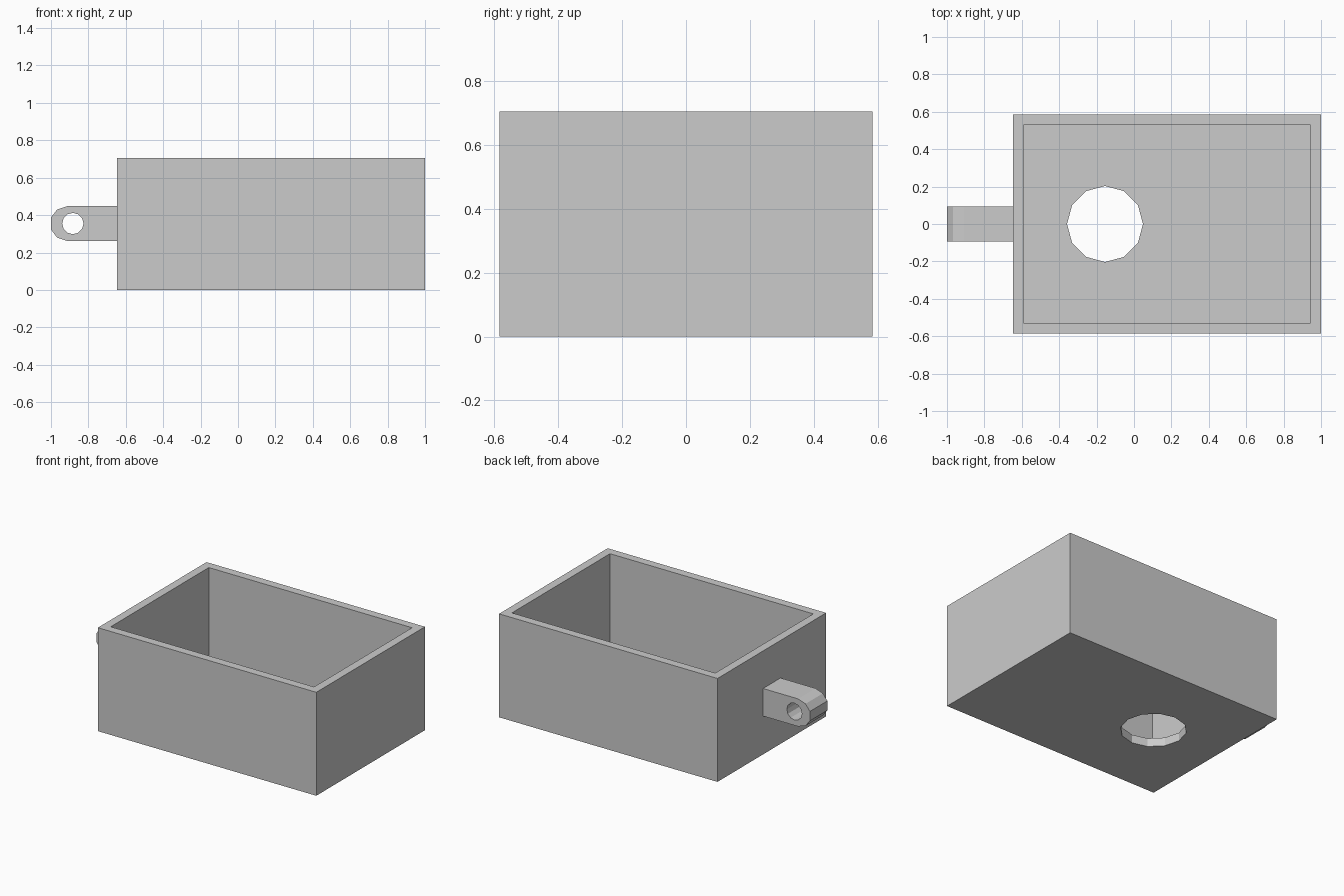
import bpy
import math
from mathutils import Vector

cube = bpy.data.objects.get("Cube")
if cube:
    bpy.data.objects.remove(cube, do_unlink=True)

grey = bpy.data.materials.new("light_grey")
grey.use_nodes = True
grey.diffuse_color = (0.6, 0.6, 0.6, 1)
grey.node_tree.nodes["Principled BSDF"].inputs["Base Color"].default_value = (0.6, 0.6, 0.6, 1)

LEFT, RIGHT, DEPTH, HEIGHT, WALL = -0.647, 1.0, 0.585, 0.705, 0.057


def prism(name, outline, sweep):
    """Closed solid made by sweeping a planar outline along a vector."""
    start = [Vector(p) for p in outline]
    n = len(start)
    verts = start + [p + Vector(sweep) for p in start]
    faces = [list(range(n))[::-1], list(range(n, 2 * n))]
    faces += [(i, (i + 1) % n, n + (i + 1) % n, n + i) for i in range(n)]
    normal = sum((start[i].cross(start[(i + 1) % n]) for i in range(n)), Vector())
    if normal.dot(Vector(sweep)) < 0:
        faces = [list(f)[::-1] for f in faces]
    mesh = bpy.data.meshes.new(name)
    mesh.from_pydata(verts, [], faces)
    mesh.materials.append(grey)
    obj = bpy.data.objects.new(name, mesh)
    bpy.context.collection.objects.link(obj)
    return obj


def block(name, x0, x1, half_y, z0, z1):
    base = [(x0, -half_y, z0), (x1, -half_y, z0), (x1, half_y, z0), (x0, half_y, z0)]
    return prism(name, base, (0, 0, z1 - z0))


def circle(radius, sides=12):
    angles = [math.tau * i / sides for i in range(sides)]
    return [(radius * math.cos(a), radius * math.sin(a)) for a in angles]


def cut(target, cutter):
    """Subtract the cutter, then remove it."""
    mod = target.modifiers.new("cut", 'BOOLEAN')
    mod.operation = 'DIFFERENCE'
    mod.solver = 'EXACT'
    mod.object = cutter
    bpy.context.view_layer.objects.active = target
    bpy.ops.object.modifier_apply(modifier=mod.name)
    bpy.data.objects.remove(cutter, do_unlink=True)


# Open box with a round drain hole in the floor
box = block("open_box", LEFT, RIGHT, DEPTH, 0, HEIGHT)
cut(box, block("cavity_cutter", LEFT + WALL, RIGHT - WALL, DEPTH - WALL, WALL, HEIGHT + 0.2))
drain = [(x - 0.155, y, -0.1) for x, y in circle(0.203)]
cut(box, prism("drain_cutter", drain, (0, 0, 0.3)))

# Side lug with a faceted round end and a cross hole
EYE_X, EYE_Z, LUG = -0.883, 0.355, 0.094
upper = [(LEFT + 0.01, LUG), (-0.91, LUG), (-0.967, 0.075), (-1.0, 0.032)]
profile = upper + [(x, -z) for x, z in reversed(upper)]
lug = prism("hanging_lug", [(x, -LUG, EYE_Z + z) for x, z in profile], (0, 2 * LUG, 0))
eye = [(EYE_X + x, -0.2, EYE_Z + z) for x, z in circle(0.057)]
cut(lug, prism("eye_cutter", eye, (0, 0.4, 0)))
